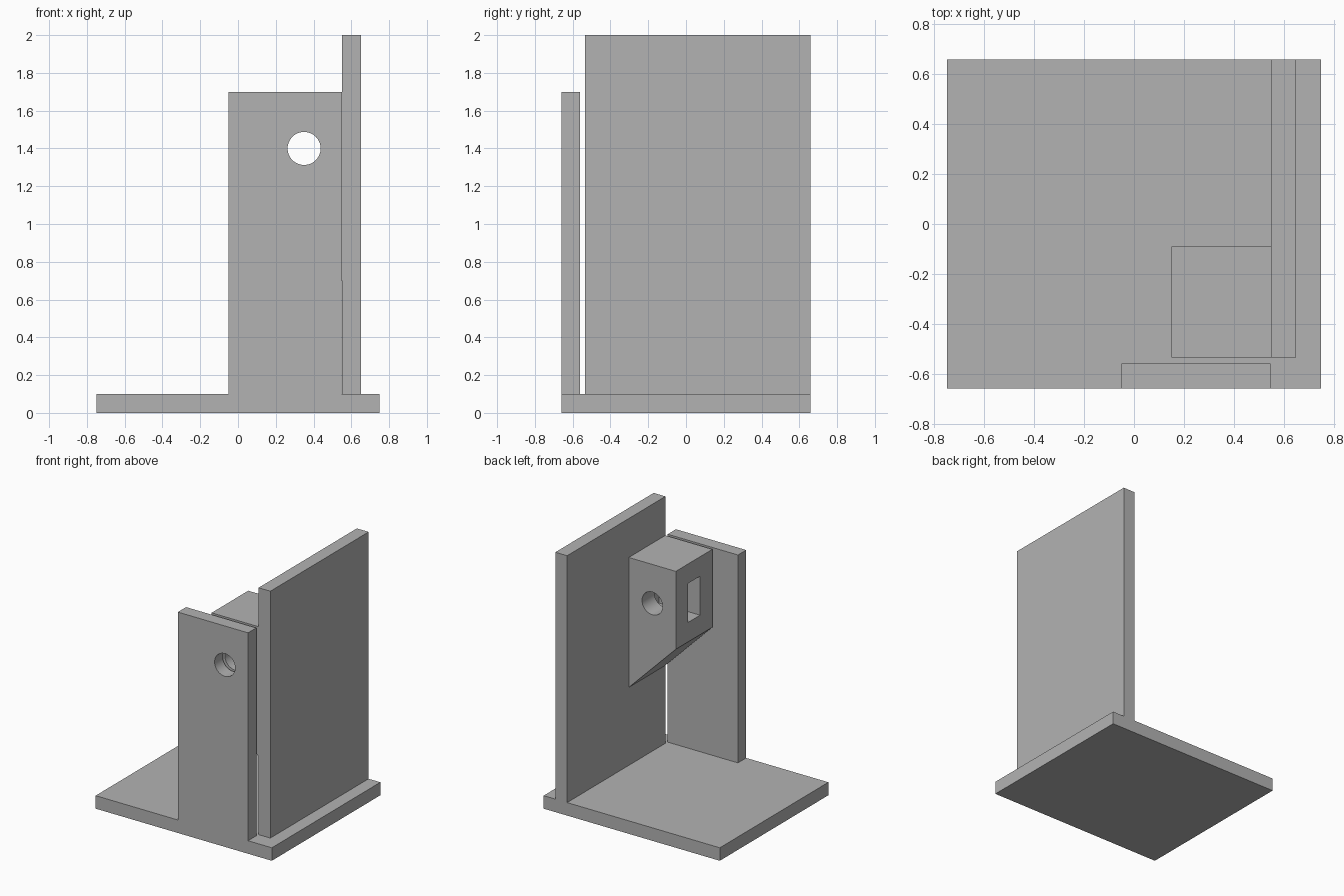
import bpy
import bmesh

default = bpy.data.objects.get("Cube")
if default:
    bpy.data.objects.remove(default, do_unlink=True)

grey = bpy.data.materials.new("plain_grey")
grey.use_nodes = True
grey.diffuse_color = (0.45, 0.45, 0.45, 1)
grey.node_tree.nodes["Principled BSDF"].inputs["Base Color"].default_value = (0.45, 0.45, 0.45, 1)


def prism(name, profile, y0, y1):
    """Extrude an x-z outline from y0 to y1."""
    bm = bmesh.new()
    face = bm.faces.new([bm.verts.new((x, y0, z)) for x, z in profile])
    new = bmesh.ops.extrude_face_region(bm, geom=[face])["geom"]
    bmesh.ops.translate(bm, vec=(0, y1 - y0, 0),
                        verts=[v for v in new if isinstance(v, bmesh.types.BMVert)])
    bmesh.ops.recalc_face_normals(bm, faces=bm.faces)
    mesh = bpy.data.meshes.new(name)
    bm.to_mesh(mesh)
    bm.free()
    mesh.materials.append(grey)
    obj = bpy.data.objects.new(name, mesh)
    bpy.context.collection.objects.link(obj)
    return obj


def box(name, x, y, z):
    return prism(name, [(x[0], z[0]), (x[1], z[0]), (x[1], z[1]), (x[0], z[1])], *y)


def select(obj):
    bpy.ops.object.select_all(action="DESELECT")
    obj.select_set(True)
    bpy.context.view_layer.objects.active = obj


def cut(obj, cutter):
    mod = obj.modifiers.new("cut", "BOOLEAN")
    mod.operation = "DIFFERENCE"
    mod.solver = "EXACT"
    mod.object = cutter
    select(obj)
    bpy.ops.object.modifier_apply(modifier=mod.name)


# Base and two upright plates
base = box("base_plate", (-0.75, 0.75), (-0.66, 0.66), (0, 0.1))
side_wall = box("side_wall", (0.55, 0.65), (-0.535, 0.66), (0.1, 2))
front_plate = box("front_plate", (-0.05, 0.548), (-0.66, -0.56), (0.1, 1.7))

# Bracket block with a sloped underside, fixed to the side wall
block = prism("bracket_block", [(0.15, 1.1), (0.55, 0.7), (0.55, 1.7), (0.15, 1.7)],
              -0.535, -0.09)

# Round bore through plate and block
bpy.ops.mesh.primitive_cylinder_add(vertices=48, radius=0.0875, depth=2,
                                    location=(0.35, 0, 1.4), rotation=(1.5707963, 0, 0))
bore = bpy.context.object
bore.name = "bore_cutter"
bore.hide_render = True

# Rectangular nut slot in the inner side of the block
slot = box("slot_cutter", (0.1, 0.5), (-0.385, -0.24), (1.25, 1.55))
slot.hide_render = True

cut(front_plate, bore)
cut(block, bore)
cut(block, slot)
for cutter in (bore, slot):
    bpy.data.objects.remove(cutter, do_unlink=True)

# Smooth bore, sharp edges elsewhere
for obj in (front_plate, block):
    select(obj)
    bpy.ops.object.shade_smooth_by_angle(angle=0.5)
